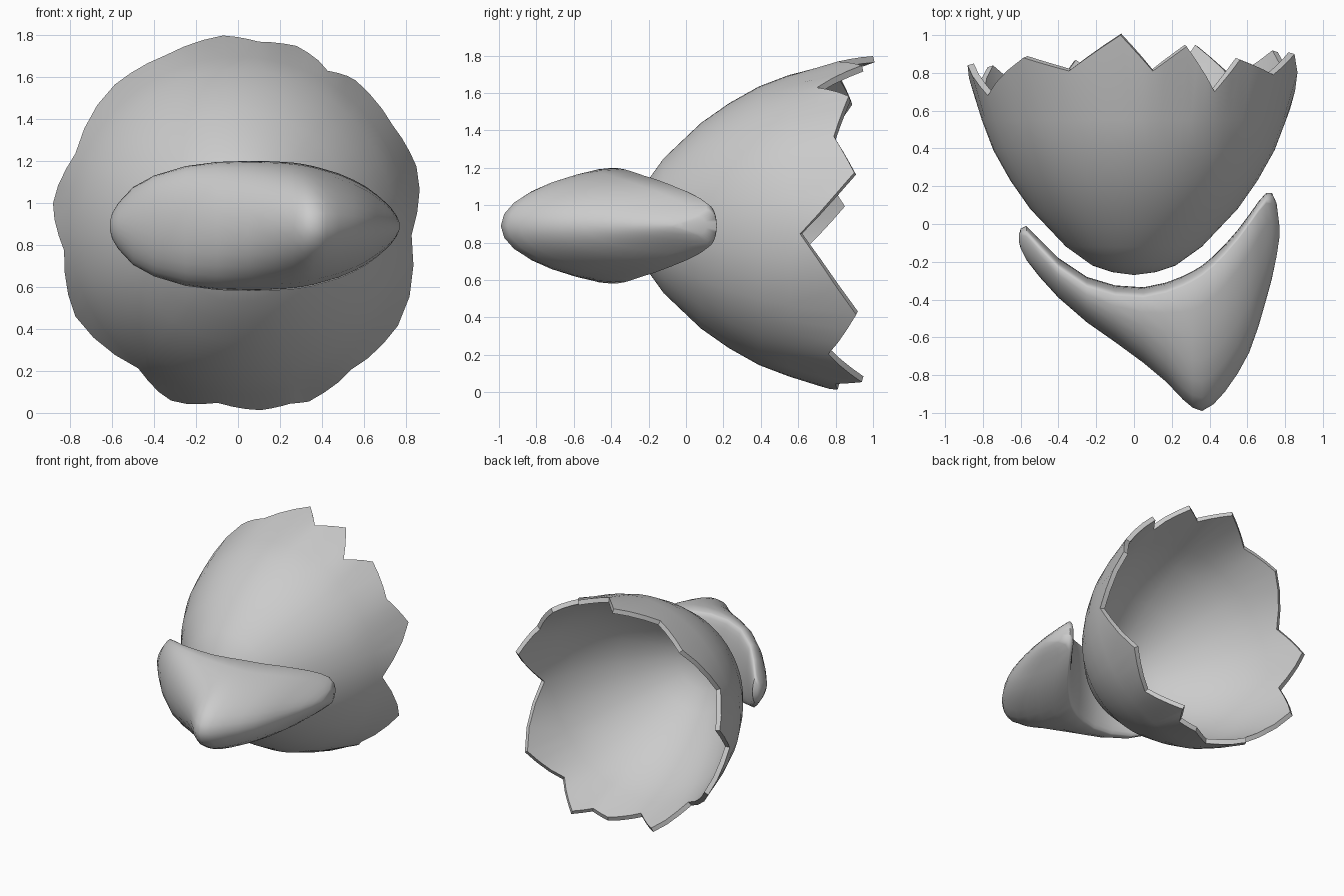
import bpy, bmesh
from math import sin, cos, pi, radians

if "Cube" in bpy.data.objects:
    bpy.data.objects.remove(bpy.data.objects["Cube"])

CZ = 0.89  # height of the common axis


def interp(table, v):
    for (a, p), (b, q) in zip(table, table[1:]):
        if v <= b:
            return p + (q - p) * (v - a) / (b - a)
    return table[-1][1]


def loft(name, rings, start=None, caps=False):
    """Skin closed rings of equal length, optionally from a single start point."""
    bm = bmesh.new()
    loops = [[bm.verts.new(p) for p in ring] for ring in rings]
    n = len(loops[0])
    if start:
        tip = bm.verts.new(start)
        for i in range(n):
            bm.faces.new((tip, loops[0][i], loops[0][(i + 1) % n]))
    for a, b in zip(loops, loops[1:]):
        for i in range(n):
            j = (i + 1) % n
            bm.faces.new((a[i], b[i], b[j], a[j]))
    if caps:
        bm.faces.new(loops[0])
        bm.faces.new(loops[-1])
    bmesh.ops.recalc_face_normals(bm, faces=bm.faces)
    me = bpy.data.meshes.new(name)
    bm.to_mesh(me)
    bm.free()
    ob = bpy.data.objects.new(name, me)
    bpy.context.collection.objects.link(ob)
    return ob


def smooth(ob, angle):
    bpy.ops.object.select_all(action='DESELECT')
    ob.select_set(True)
    bpy.context.view_layer.objects.active = ob
    bpy.ops.object.shade_smooth_by_angle(angle=radians(angle))


# Broken shell: (y, radius) profile and (angle, y) of the jagged rim
profile = [(-0.27, 0), (-0.255, 0.115), (-0.22, 0.22), (-0.12, 0.36), (0.08, 0.55), (0.23, 0.655),
           (0.39, 0.745), (0.6, 0.825), (0.8, 0.882), (1.0, 0.91)]
jags = [(-3, .61), (18.5, .90), (33, .79), (51, .87), (60, .70), (72, .94), (83.5, .81),
        (94.5, 1.0), (113, .81), (131, .88), (156, .68), (173, .84), (188, .64), (209, .83),
        (235, .61), (249, .86), (263.5, .68), (277, .81), (286.5, .80), (292, .94),
        (308, .76), (328, .91), (357, .61)]
rim = []
for (a, p), (b, q) in zip(jags, jags[1:]):
    rim += [(a + (b - a) * k / 3, p + (q - p) * k / 3) for k in range(3)]


def shell_point(deg, y):
    r, t = interp(profile, y), radians(deg)
    return (r * cos(t), y, CZ + r * sin(t))


levels = [-0.255, -0.22, -0.12, -0.02, 0.08, 0.23, 0.39, 0.55]
rings = [[shell_point(a, y) for a, _ in rim] for y in levels]
rings.append([shell_point(a, y) for a, y in rim])
shell = loft("broken_shell", rings, start=(0, -0.27, CZ))
# make sure the outside faces away from the axis before thickening inwards
face = shell.data.polygons[len(rim) * 4]
if face.normal.x * face.center.x + face.normal.z * (face.center.z - CZ) < 0:
    shell.data.flip_normals()
mod = shell.modifiers.new("thickness", 'SOLIDIFY')
mod.thickness = 0.035
mod.offset = -1
bpy.context.view_layer.objects.active = shell
shell.select_set(True)
bpy.ops.object.modifier_apply(modifier=mod.name)
smooth(shell, 35)

# Pointed piece in front: sections (x, front y, back y, half height)
sections = [(-.61, -.09, -.06, .02), (-.60, -.13, -.025, .06), (-.57, -.19, -.01, .11),
            (-.5, -.28, -.08, .185), (-.4, -.39, -.18, .24), (-.25, -.52, -.28, .285),
            (-.1, -.625, -.325, .305), (.05, -.735, -.335, .31), (.17, -.835, -.31, .308),
            (.26, -.93, -.275, .302), (.31, -.972, -.25, .295), (.36, -.99, -.22, .285),
            (.42, -.955, -.17, .268), (.48, -.89, -.11, .25), (.55, -.79, -.03, .22),
            (.61, -.68, .05, .187), (.66, -.54, .12, .15), (.70, -.40, .165, .115),
            (.73, -.29, .165, .085), (.755, -.17, .11, .05), (.77, -.07, -.01, .015)]


def section(x, yf, yb, h, n=28):
    bulge = min(0.055, (yb - yf) * 0.35)  # slight rounding of the back face
    mid = yb - bulge
    pts = []
    for i in range(n):
        t = 2 * pi * i / n
        c = cos(t)
        pts.append((x, mid + c * (bulge if c > 0 else mid - yf), CZ + h * sin(t)))
    return pts


piece = loft("pointed_front_piece", [section(*s) for s in sections], caps=True)
smooth(piece, 60)
